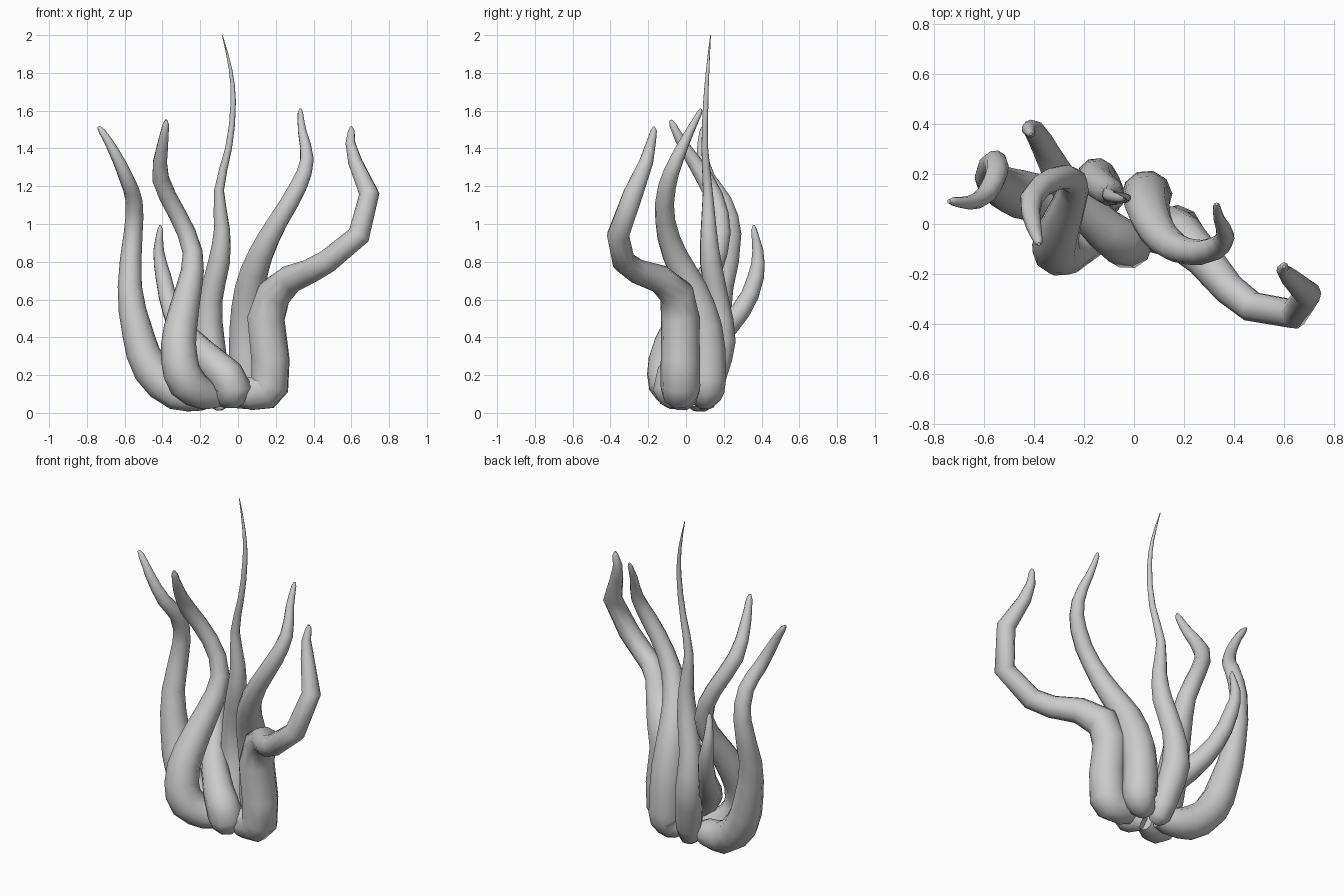
import bpy


def tentacle(name, pts, res=2):
    """Tapered smooth tube through (x, y, z, radius) points."""
    cu = bpy.data.curves.new(name, 'CURVE')
    cu.dimensions = '3D'
    cu.bevel_depth = 1.0
    cu.bevel_resolution = 3
    cu.resolution_u = res
    cu.use_fill_caps = True
    sp = cu.splines.new('BEZIER')
    sp.bezier_points.add(len(pts) - 1)
    for bp, (x, y, z, r) in zip(sp.bezier_points, pts):
        bp.co = (x, y, z)
        bp.radius = r
        bp.handle_left_type = bp.handle_right_type = 'AUTO'
    ob = bpy.data.objects.new(name, cu)
    bpy.context.collection.objects.link(ob)
    bpy.ops.object.select_all(action='DESELECT')
    ob.select_set(True)
    bpy.context.view_layer.objects.active = ob
    bpy.ops.object.convert(target='MESH')
    bpy.ops.object.shade_smooth_by_angle(angle=1.2)


# far left, sweeping outward from a sideways root
tentacle("tentacle_far_left", [
    (-0.12, 0.05, 0.08, 0.05), (-0.19, 0.06, 0.088, 0.08), (-0.32, 0.09, 0.105, 0.095),
    (-0.46, 0.12, 0.23, 0.097), (-0.53, 0.15, 0.42, 0.083), (-0.573, 0.19, 0.67, 0.064),
    (-0.555, 0.245, 0.95, 0.05), (-0.55, 0.20, 1.12, 0.045), (-0.59, 0.12, 1.24, 0.039),
    (-0.66, 0.085, 1.39, 0.028), (-0.72, 0.09, 1.49, 0.018), (-0.74, 0.09, 1.515, 0.008)])

# left, in front
tentacle("tentacle_left", [
    (-0.09, -0.02, 0.08, 0.05), (-0.17, -0.05, 0.095, 0.083), (-0.27, -0.10, 0.16, 0.102),
    (-0.31, -0.105, 0.28, 0.097), (-0.305, -0.04, 0.45, 0.088), (-0.26, 0.08, 0.66, 0.069),
    (-0.24, 0.17, 0.85, 0.053), (-0.32, 0.18, 1.05, 0.047), (-0.41, 0.10, 1.24, 0.046),
    (-0.40, -0.01, 1.41, 0.031), (-0.382, -0.07, 1.525, 0.018), (-0.38, -0.08, 1.55, 0.007)])

# short one, rooted in front and leaning to the back
tentacle("tentacle_short_back", [
    (-0.08, -0.01, 0.06, 0.04), (-0.05, -0.05, 0.09, 0.08), (-0.025, -0.08, 0.13, 0.10),
    (-0.12, -0.02, 0.25, 0.088), (-0.27, 0.15, 0.40, 0.067), (-0.35, 0.29, 0.54, 0.052),
    (-0.395, 0.37, 0.72, 0.043), (-0.42, 0.38, 0.86, 0.029), (-0.412, 0.36, 0.97, 0.015),
    (-0.412, 0.36, 0.995, 0.005)])

# tallest thin one in the middle
tentacle("tentacle_tall", [
    (-0.10, 0.06, 0.05, 0.04), (-0.10, 0.10, 0.07, 0.065), (-0.12, 0.14, 0.20, 0.078),
    (-0.15, 0.185, 0.38, 0.08), (-0.145, 0.165, 0.60, 0.063), (-0.10, 0.13, 0.80, 0.058),
    (-0.085, 0.12, 0.97, 0.043), (-0.10, 0.115, 1.18, 0.026), (-0.05, 0.10, 1.40, 0.018),
    (-0.025, 0.105, 1.65, 0.014), (-0.04, 0.115, 1.82, 0.009), (-0.083, 0.13, 2.0, 0.002)])

# right, curling forward then back
tentacle("tentacle_right", [
    (-0.03, 0.08, 0.08, 0.05), (0.015, 0.095, 0.09, 0.08), (0.05, 0.11, 0.13, 0.098),
    (0.05, 0.115, 0.22, 0.10), (0.05, 0.10, 0.45, 0.095), (0.065, 0.03, 0.66, 0.082),
    (0.12, -0.06, 0.84, 0.067), (0.215, -0.11, 1.02, 0.053), (0.32, -0.10, 1.20, 0.047),
    (0.365, -0.05, 1.34, 0.037), (0.34, 0.02, 1.49, 0.023), (0.33, 0.072, 1.59, 0.014),
    (0.33, 0.08, 1.61, 0.006)])

# far right, bending in distinct kinks
tentacle("tentacle_far_right", [
    (0.0, -0.01, 0.09, 0.06), (0.06, -0.02, 0.10, 0.09), (0.14, -0.03, 0.11, 0.10),
    (0.168, -0.03, 0.145, 0.106), (0.172, -0.03, 0.28, 0.104), (0.148, -0.03, 0.50, 0.102),
    (0.19, -0.05, 0.63, 0.094), (0.28, -0.14, 0.71, 0.075), (0.38, -0.26, 0.75, 0.065),
    (0.47, -0.33, 0.80, 0.062), (0.64, -0.36, 0.94, 0.06), (0.695, -0.28, 1.16, 0.054),
    (0.62, -0.21, 1.33, 0.038), (0.595, -0.185, 1.43, 0.026), (0.60, -0.17, 1.495, 0.017),
    (0.60, -0.17, 1.515, 0.006)], res=1)
